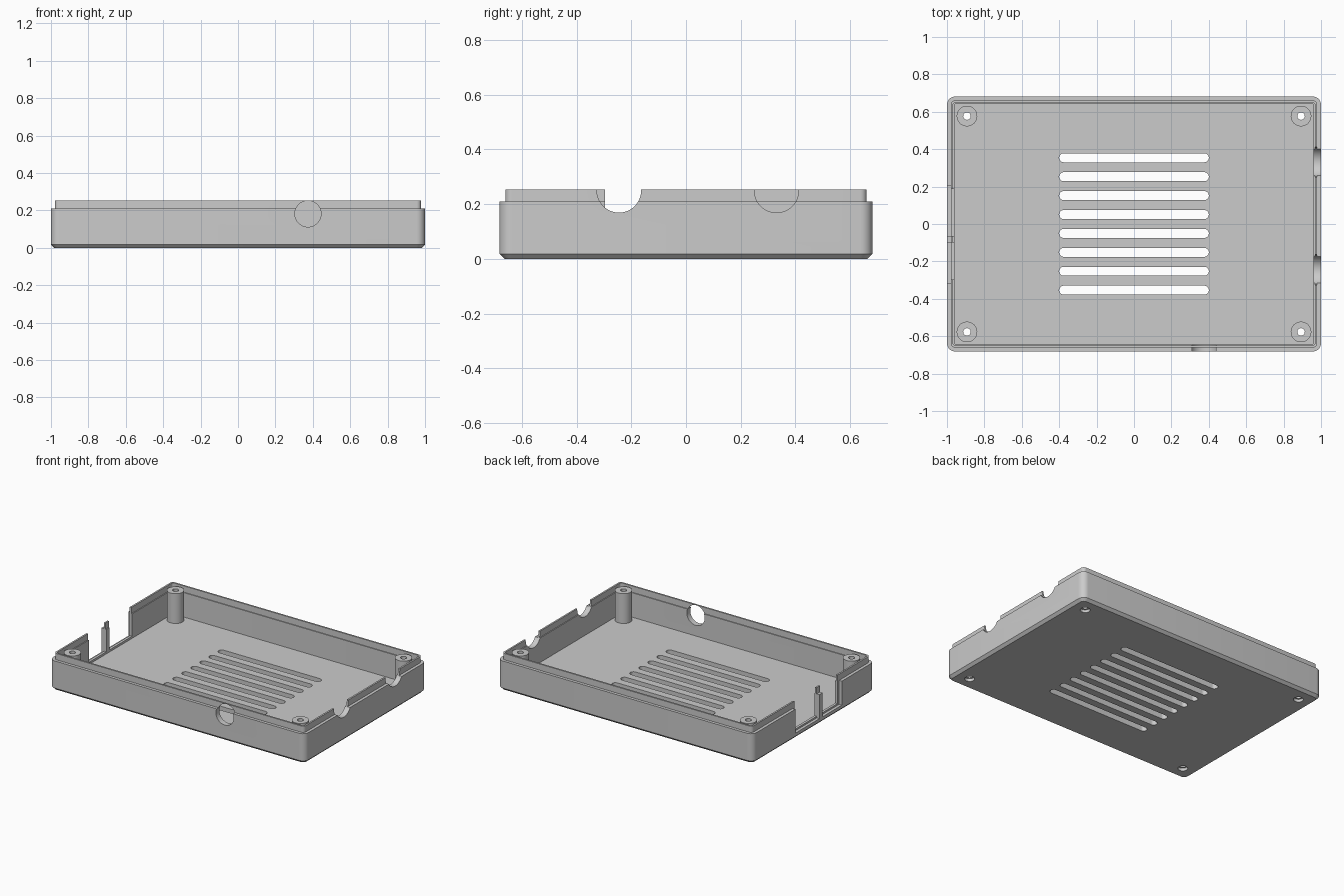
import bpy, bmesh, math

cube = bpy.data.objects.get("Cube")
if cube:
    bpy.data.objects.remove(cube, do_unlink=True)

grey = bpy.data.materials.new("light_grey_plastic")
grey.use_nodes = True
colour = (0.6, 0.6, 0.6, 1)
grey.diffuse_color = colour
grey.node_tree.nodes["Principled BSDF"].inputs["Base Color"].default_value = colour

HX, HY = 1.0, 0.682           # half size of the tray
FLOOR, SHOULDER, RIM = 0.037, 0.21, 0.254
POST_X, POST_Y = 0.893, 0.577
WALL = 0.039


def rounded_ring(bm, hx, hy, r, z, cx=0, cy=0, steps=8):
    verts = []
    for k, (sx, sy) in enumerate([(1, 1), (-1, 1), (-1, -1), (1, -1)]):
        for i in range(steps + 1):
            a = math.pi / 2 * (k + i / steps)
            verts.append(bm.verts.new((cx + sx * (hx - r) + r * math.cos(a),
                                       cy + sy * (hy - r) + r * math.sin(a), z)))
    return verts


def loft(name, layers, cx=0, cy=0):
    """Closed solid through rounded rectangles (half x, half y, radius, z)."""
    bm = bmesh.new()
    rings = [rounded_ring(bm, *layer, cx, cy) for layer in layers]
    for a, b in zip(rings, rings[1:]):
        for i in range(len(a)):
            j = (i + 1) % len(a)
            bm.faces.new((a[i], a[j], b[j], b[i]))
    bm.faces.new(rings[0][::-1])
    bm.faces.new(rings[-1])
    bmesh.ops.recalc_face_normals(bm, faces=bm.faces)
    mesh = bpy.data.meshes.new(name)
    bm.to_mesh(mesh)
    bm.free()
    ob = bpy.data.objects.new(name, mesh)
    bpy.context.collection.objects.link(ob)
    return ob


def cylinder(name, r, length, loc, rot=(0, 0, 0)):
    bpy.ops.mesh.primitive_cylinder_add(vertices=48, radius=r, depth=length,
                                        location=loc, rotation=rot)
    bpy.context.object.name = name
    return bpy.context.object


def box(x0, x1, y0, y1, z0, z1):
    bpy.ops.mesh.primitive_cube_add(size=1, location=((x0 + x1) / 2, (y0 + y1) / 2, (z0 + z1) / 2))
    bpy.context.object.scale = (x1 - x0, y1 - y0, z1 - z0)
    return bpy.context.object


def activate(ob):
    bpy.ops.object.select_all(action='DESELECT')
    ob.select_set(True)
    bpy.context.view_layer.objects.active = ob


def cut(ob, cutter):
    cutter.hide_render = True
    bpy.context.view_layer.update()
    activate(ob)
    mod = ob.modifiers.new("cut", 'BOOLEAN')
    mod.operation, mod.solver, mod.object = 'DIFFERENCE', 'EXACT', cutter
    bpy.ops.object.modifier_apply(modifier=mod.name)
    bpy.data.objects.remove(cutter, do_unlink=True)


def finish(ob):
    ob.data.materials.clear()
    ob.data.materials.append(grey)
    activate(ob)
    bpy.ops.object.shade_smooth_by_angle(angle=math.radians(30))


def inset(d, z):
    return (HX - d, HY - d, max(0.045 - d, 0.012), z)


# Tray: chamfered base, outer wall, stepped lip, inner wall and floor
tray = loft("tray", [
    inset(0.018, 0), inset(0, 0.018), inset(0, SHOULDER), inset(0.021, SHOULDER),
    inset(0.021, RIM), inset(0.033, RIM), inset(0.033, SHOULDER),
    inset(WALL, SHOULDER), inset(WALL, FLOOR)])

# Ventilation slots
for i in range(8):
    loft_cutter = loft("slot_cutter", [(0.4, 0.024, 0.0238, -0.1), (0.4, 0.024, 0.0238, 0.1)],
                       0, 0.354 - 0.1011 * i)
    cut(tray, loft_cutter)

# Round cable hole in the front wall and two half-round notches in the +x wall
cut(tray, cylinder("hole_cutter", 0.07, 0.2, (0.374, -HY, 0.182), (math.pi / 2, 0, 0)))
for y in (-0.245, 0.331):
    cut(tray, cylinder("notch_cutter", 0.081, 0.2, (HX, y, 0.25), (0, math.pi / 2, 0)))

# Two connector openings in the -x wall, each with a wider shallow outer recess
for y0, y1, r0, r1 in ((-0.296, -0.1, -0.315, -0.1), (-0.064, 0.187, -0.064, 0.206)):
    cut(tray, box(-1.1, -0.9, y0, y1, 0.052, 0.4))
    cut(tray, box(-1.1, -0.979, r0, r1, 0.04, 0.4))

# Screw posts with through holes and counterbores underneath
for sx, side in ((1, "left"), (-1, "right")):
    for sy, end in ((-1, "front"), (1, "back")):
        x, y = sx * POST_X, sy * POST_Y
        top = 0.248
        post = cylinder(f"screw_post_{end}_{side}", 0.055, top - FLOOR,
                        (x, y, (top + FLOOR) / 2))
        for part in (tray, post):
            cut(part, cylinder("screw_cutter", 0.02, 0.8, (x, y, 0.1)))
        cut(tray, cylinder("bore_cutter", 0.032, 0.04, (x, y, 0)))
        finish(post)

finish(tray)
